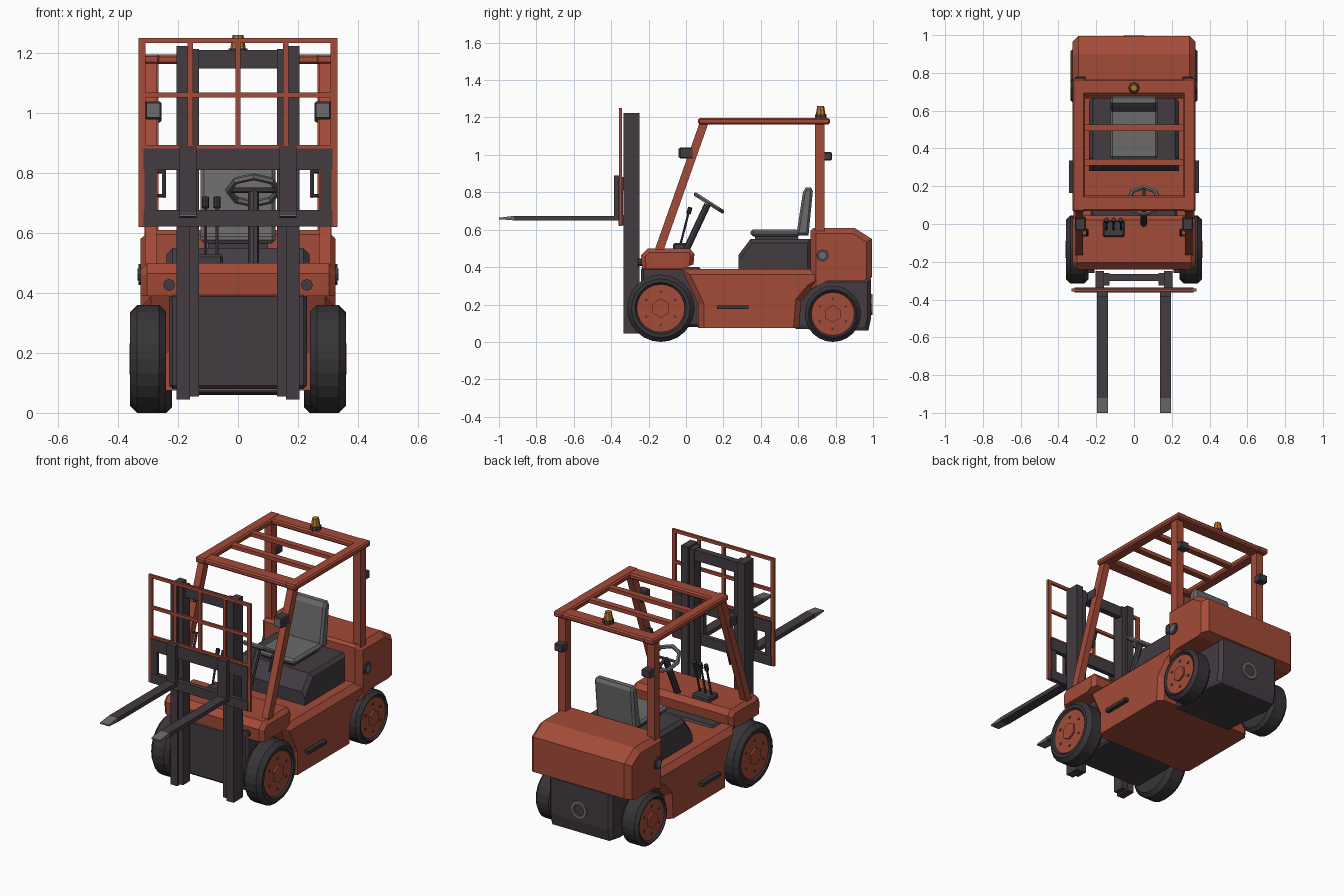
import bpy, bmesh, math
from mathutils import Vector, Matrix

if "Cube" in bpy.data.objects:
    bpy.data.objects.remove(bpy.data.objects["Cube"])


def material(name, rgb):
    m = bpy.data.materials.new(name)
    m.use_nodes = True
    m.diffuse_color = (*rgb, 1)
    m.node_tree.nodes["Principled BSDF"].inputs["Base Color"].default_value = (*rgb, 1)
    return m


RED = material("brick red paint", (0.37, 0.07, 0.04))
DARK = material("dark plum metal", (0.057, 0.045, 0.055))
TYRE = material("tyre rubber", (0.04, 0.035, 0.04))
GREY = material("grey vinyl", (0.15, 0.145, 0.145))
AMBER = material("amber lens", (0.45, 0.18, 0.03))
SIDES = (("left", 1), ("right", -1))


def finish(bm, name, mat):
    bmesh.ops.recalc_face_normals(bm, faces=bm.faces)
    me = bpy.data.meshes.new(name)
    bm.to_mesh(me)
    bm.free()
    me.materials.append(mat)
    ob = bpy.data.objects.new(name, me)
    bpy.context.collection.objects.link(ob)
    return ob


def box(name, mat, xs, ys, zs, bevel=0):
    """Box from its x, y and z ranges, with optional chamfers."""
    bm = bmesh.new()
    bmesh.ops.create_cube(bm, size=1)
    for v in bm.verts:
        v.co = [r[0] if c < 0 else r[1] for c, r in zip(v.co, (xs, ys, zs))]
    if bevel:
        bmesh.ops.bevel(bm, geom=bm.edges[:], offset=bevel, segments=1, affect='EDGES')
    return finish(bm, name, mat)


def prism(name, mat, profile, x0, x1, bevel=0, above=-1):
    """Side profile (y, z) extruded along x, its rims chamfered above a height."""
    bm = bmesh.new()
    face = bm.faces.new([bm.verts.new((x0, y, z)) for y, z in profile])
    new = bmesh.ops.extrude_face_region(bm, geom=[face])["geom"]
    for v in new:
        if isinstance(v, bmesh.types.BMVert):
            v.co.x = x1
    if bevel:
        rims = [e for e in bm.edges if abs(e.verts[0].co.x - e.verts[1].co.x) < 1e-5
                and max(v.co.z for v in e.verts) > above]
        bmesh.ops.bevel(bm, geom=rims, offset=bevel, segments=1, affect='EDGES')
    return finish(bm, name, mat)


def rod(name, mat, a, b, r, r2=None, sides=8):
    """Straight rod or cone between two points."""
    a, b = Vector(a), Vector(b)
    bm = bmesh.new()
    turn = (b - a).to_track_quat('Z', 'Y').to_matrix().to_4x4()
    bmesh.ops.create_cone(bm, cap_ends=True, segments=sides, radius1=r,
                          radius2=r if r2 is None else r2, depth=(b - a).length,
                          matrix=Matrix.Translation((a + b) / 2) @ turn)
    return finish(bm, name, mat)


def lathe_x(name, mat, profile, y, z, steps):
    """(x, radius) outline turned around an axle along x."""
    bm = bmesh.new()
    vs = [bm.verts.new((x, y, z + r)) for x, r in profile]
    es = [bm.edges.new(p) for p in zip(vs, vs[1:])]
    bmesh.ops.spin(bm, geom=vs + es, cent=(0, y, z), axis=(1, 0, 0),
                   angle=math.tau, steps=steps)
    bmesh.ops.remove_doubles(bm, verts=bm.verts, dist=1e-4)
    return finish(bm, name, mat)


def wheel(name, s, x0, x1, y, z, r, rim):
    c = 0.13 * r
    lathe_x(name + "_tyre", TYRE, [(s * x, q) for x, q in (
        (x0, 0), (x0, r - c), (x0 + c, r), (x1 - c, r), (x1, r - c),
        (x1, rim + 0.01), (x1 - 0.012, rim), (x1 - 0.02, 0))], y, z, 24)
    rod(name + "_rim", RED, (s * (x1 - 0.03), y, z), (s * (x1 - 0.008), y, z), rim, sides=24)
    rod(name + "_hub", RED, (s * (x1 - 0.01), y, z), (s * (x1 + 0.002), y, z), rim * 0.4, sides=6)
    for i in range(6):
        a = math.tau * (i + 0.5) / 6
        p = Vector((s * (x1 - 0.01), y + 0.7 * rim * math.cos(a), z + 0.7 * rim * math.sin(a)))
        rod(name + "_bolt", DARK, p, p + Vector((s * 0.006, 0, 0)), 0.008, sides=6)


# Chassis, cowl and counterweight
prism("chassis", RED, [(-0.025, 0.39), (0.065, 0.2), (0.065, 0.075), (0.605, 0.075),
      (0.615, 0.215), (0.67, 0.28), (0.75, 0.325), (0.75, 0.39)], -0.32, 0.32, 0.03, 0.1)
prism("front_cowl", RED, [(-0.235, 0.39), (-0.24, 0.465), (-0.205, 0.5), (0.02, 0.5),
      (0.045, 0.47), (0.04, 0.415), (-0.02, 0.39)], -0.325, 0.325, 0.022, 0.42)
prism("counterweight", RED, [(0.665, 0.28), (0.665, 0.595), (0.68, 0.61), (0.9, 0.61),
      (0.995, 0.55), (0.995, 0.345), (0.94, 0.325), (0.755, 0.325)], -0.325, 0.325, 0.03, 0.4)
box("front_axle_housing", DARK, (-0.23, 0.23), (-0.24, 0.08), (0.08, 0.4), 0.012)
prism("rear_axle_housing", DARK, [(0.585, 0.07), (0.585, 0.34), (0.99, 0.34), (0.99, 0.13),
      (0.975, 0.06), (0.9, 0.06)], -0.205, 0.205, 0.02)
box("battery_box_under_seat", DARK, (-0.2, 0.2), (0.5, 0.67), (0.39, 0.545))
prism("seat_plinth", DARK, [(0.28, 0.385), (0.28, 0.465), (0.345, 0.55), (0.67, 0.55),
      (0.67, 0.385)], -0.238, 0.238, 0.02, 0.5)

# Tow ring on the back
lathe_x("tow_ring", GREY, [(-0.006, 0.035), (-0.006, 0.055), (0.006, 0.055),
        (0.006, 0.035), (-0.006, 0.035)], 0, 0, 8)
ring = bpy.data.objects["tow_ring"]
ring.rotation_euler.z = math.pi / 2
ring.location = (0, 0.992, 0.2)

# Wheels and paired fittings
for side, s in SIDES:
    wheel(side + "_front_wheel", s, 0.24, 0.36, -0.135, 0.18, 0.18, 0.128)
    wheel(side + "_rear_wheel", s, 0.22, 0.335, 0.785, 0.15, 0.15, 0.115)
    box(side + "_step", TYRE, sorted((s * 0.31, s * 0.345)), (0.165, 0.335), (0.175, 0.195))
    rod(side + "_filler_cap", DARK, (s * 0.31, 0.73, 0.462), (s * 0.332, 0.73, 0.462), 0.035)
    rod(side + "_filler_centre", GREY, (s * 0.33, 0.73, 0.462), (s * 0.335, 0.73, 0.462), 0.02)
    rod(side + "_marker_lamp", DARK, (s * 0.23, -0.22, 0.427), (s * 0.23, -0.26, 0.427), 0.02)

    # Guard pillars, lamps and grab handles
    pillar = sorted((s * 0.27, s * 0.31))
    prism(side + "_front_pillar", RED, [(-0.168, 0.49), (-0.12, 0.49), (0.12, 1.17),
          (0.072, 1.17)], *pillar)
    box(side + "_rear_post", RED, sorted((s * 0.265, s * 0.312)), (0.69, 0.74), (0.58, 1.17))
    lamp = sorted((s * 0.255, s * 0.312))
    box(side + "_work_lamp", DARK, lamp, (-0.035, 0.04), (0.98, 1.04), 0.006)
    box(side + "_work_lamp_lens", GREY, sorted((s * 0.262, s * 0.305)), (-0.04, -0.033), (0.987, 1.033))
    box(side + "_rear_lamp", DARK, lamp, (0.73, 0.78), (0.97, 1.015), 0.005)
    rod(side + "_grab_handle", DARK, (s * 0.247, -0.06, 0.72), (s * 0.247, -0.03, 0.81), 0.007, sides=6)
    for y, z in ((-0.06, 0.725), (-0.03, 0.805)):
        rod(side + "_handle_mount", DARK, (s * 0.247, y, z), (s * 0.275, y, z), 0.006, sides=6)

    # Mast, forks and carriage ends
    box(side + "_outer_mast_rail", DARK, sorted((s * 0.16, s * 0.205)), (-0.335, -0.248), (0.045, 1.225))
    box(side + "_inner_mast_rail", DARK, sorted((s * 0.13, s * 0.165)), (-0.325, -0.26), (0.055, 1.215))
    fork = sorted((s * 0.138, s * 0.195))
    box(side + "_fork_shank", DARK, fork, (-0.385, -0.358), (0.65, 0.89))
    box(side + "_fork_blade", DARK, fork, (-0.92, -0.36), (0.65, 0.674))
    prism(side + "_fork_tip", GREY, [(-0.92, 0.65), (-0.92, 0.674), (-1, 0.664), (-1, 0.656)], *fork)
    box(side + "_carriage_end", DARK, sorted((s * 0.275, s * 0.312)), (-0.36, -0.338), (0.65, 0.85))
    box(side + "_backrest_edge", RED, sorted((s * 0.308, s * 0.332)), (-0.358, -0.342), (0.62, 1.25))
    box(side + "_roof_rail", RED, sorted((s * 0.26, s * 0.325)), (0.065, 0.77), (1.163, 1.197), 0.008)

# Mast crossbars and carriage
box("mast_top_crossbar", DARK, (-0.14, 0.14), (-0.302, -0.265), (1.15, 1.212))
box("carriage_upper_bar", DARK, (-0.316, 0.316), (-0.362, -0.335), (0.81, 0.882))
box("carriage_lower_bar", DARK, (-0.316, 0.316), (-0.362, -0.335), (0.622, 0.678))

# Load backrest grid
for z0, z1 in ((0.88, 0.895), (1.052, 1.07), (1.234, 1.252)):
    box("backrest_bar", RED, (-0.332, 0.332), (-0.357, -0.343), (z0, z1))
for x in (-0.16, 0, 0.16):
    box("backrest_upright", RED, (x - 0.009, x + 0.009), (-0.356, -0.344), (0.885, 1.24))

# Overhead guard crossbars
for name, y0, y1 in (("front", 0.07, 0.15), ("rear", 0.685, 0.768)):
    box("roof_" + name + "_bar", RED, (-0.318, 0.318), (y0, y1), (1.164, 1.196), 0.008)
for y in (0.327, 0.51):
    box("roof_slat", RED, (-0.27, 0.27), (y - 0.018, y + 0.018), (1.168, 1.19))

# Beacon
rod("beacon_base", DARK, (0, 0.72, 1.19), (0, 0.72, 1.217), 0.031)
rod("beacon_lens", AMBER, (0, 0.72, 1.215), (0, 0.72, 1.262), 0.026, 0.018)

# Seat
box("seat_mount", DARK, (-0.1, 0.1), (0.37, 0.6), (0.54, 0.57))
box("seat_cushion", GREY, (-0.125, 0.125), (0.345, 0.61), (0.565, 0.6), 0.012)
prism("seat_back", GREY, [(0.59, 0.57), (0.625, 0.8), (0.64, 0.825), (0.668, 0.825),
      (0.678, 0.805), (0.655, 0.57)], -0.125, 0.125, 0.012)

# Steering column and wheel
rod("steering_column", DARK, (0.052, 0, 0.49), (0.052, 0.115, 0.735), 0.018)
bpy.ops.mesh.primitive_torus_add(major_segments=8, minor_segments=6, major_radius=0.084,
                                 minor_radius=0.012, location=(0.052, 0.123, 0.743),
                                 rotation=(-0.567, 0, 0))
steering = bpy.context.object
steering.name = "steering_wheel"
steering.data.materials.append(GREY)
rod("steering_spoke", DARK, (-0.025, 0.123, 0.743), (0.129, 0.123, 0.743), 0.009, sides=6)
rod("steering_spoke", DARK, (0.052, 0.123, 0.743), (0.052, 0.187, 0.702), 0.009, sides=6)

# Hydraulic levers
box("lever_console", DARK, (-0.165, -0.05), (-0.07, 0.02), (0.49, 0.528), 0.008)
for x in (-0.145, -0.108, -0.07):
    rod("lever", DARK, (x, -0.03, 0.52), (x, 0.015, 0.695), 0.006, sides=6)
    rod("lever_knob", TYRE, (x, 0.013, 0.685), (x, 0.023, 0.72), 0.012)
